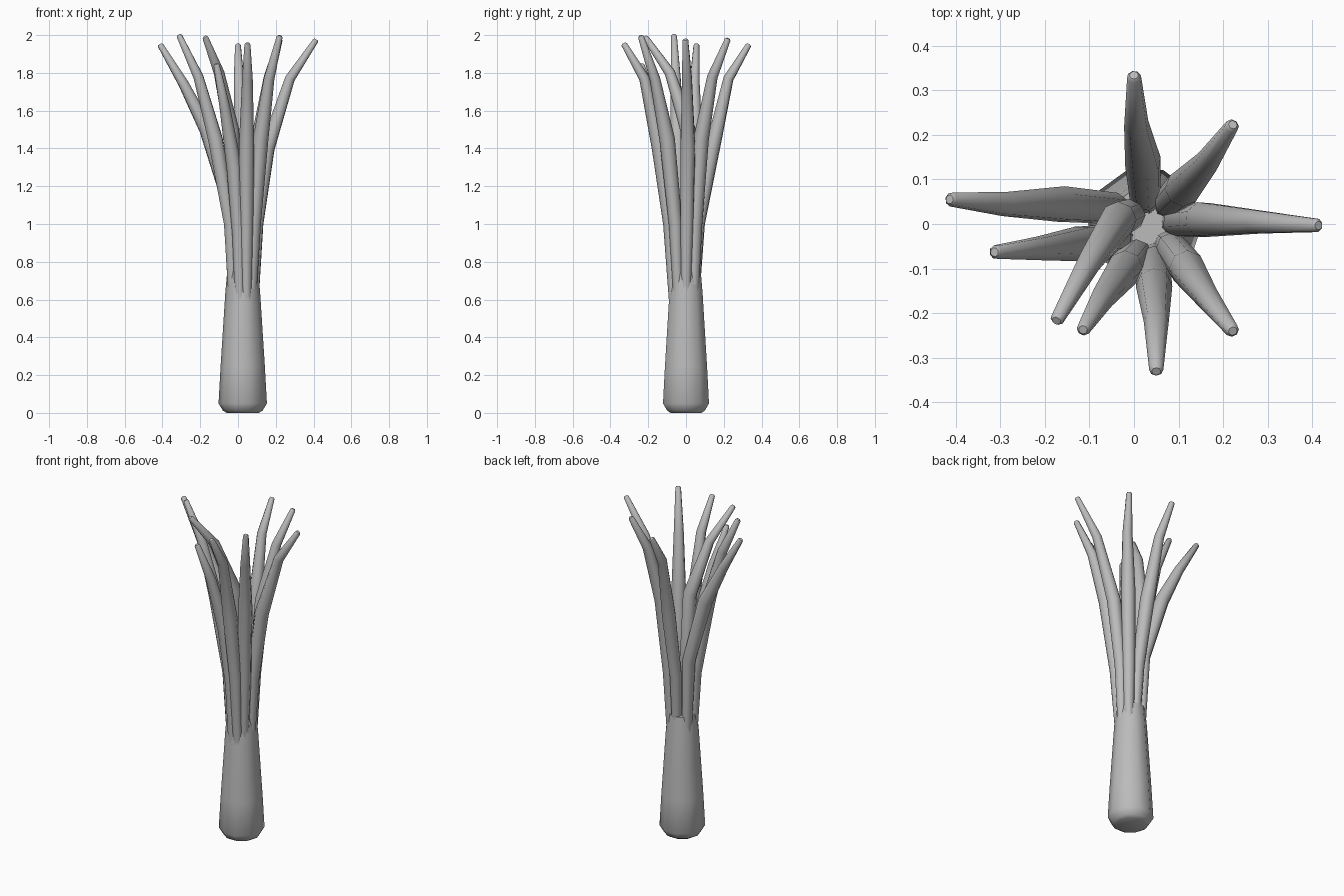
import bpy, bmesh, math
from mathutils import Vector

cube = bpy.data.objects.get("Cube")
if cube:
    bpy.data.objects.remove(cube, do_unlink=True)

grey = bpy.data.materials.new("plain grey")
grey.use_nodes = True
colour = (0.5, 0.5, 0.5, 1)
grey.diffuse_color = colour
grey.node_tree.nodes["Principled BSDF"].inputs["Base Color"].default_value = colour


def smooth(obj, degrees):
    bpy.ops.object.select_all(action='DESELECT')
    obj.select_set(True)
    bpy.context.view_layer.objects.active = obj
    bpy.ops.object.shade_smooth_by_angle(angle=math.radians(degrees))


def lathe(name, profile, centre, sides):
    """Closed solid made of stacked rings of (radius, height)."""
    bm = bmesh.new()
    rings = []
    for r, z in profile:
        rings.append([bm.verts.new((centre[0] + r * math.cos(math.tau * i / sides),
                                    centre[1] + r * math.sin(math.tau * i / sides), z))
                      for i in range(sides)])
    for low, high in zip(rings, rings[1:]):
        for i in range(sides):
            j = (i + 1) % sides
            bm.faces.new((low[i], low[j], high[j], high[i]))
    bm.faces.new(rings[0][::-1])
    bm.faces.new(rings[-1])
    mesh = bpy.data.meshes.new(name)
    bm.to_mesh(mesh)
    bm.free()
    obj = bpy.data.objects.new(name, mesh)
    bpy.context.collection.objects.link(obj)
    mesh.materials.append(grey)
    smooth(obj, 60)
    return obj


def leaf(name, points, radii):
    """Tapering round leaf swept along a bent path."""
    curve = bpy.data.curves.new(name, 'CURVE')
    curve.dimensions = '3D'
    curve.bevel_depth = 1
    curve.bevel_resolution = 2
    curve.use_fill_caps = True
    spline = curve.splines.new('POLY')
    spline.points.add(len(points) - 1)
    for p, co, r in zip(spline.points, points, radii):
        p.co = (*co, 1)
        p.radius = r
    obj = bpy.data.objects.new(name, curve)
    bpy.context.collection.objects.link(obj)
    curve.materials.append(grey)
    bpy.ops.object.select_all(action='DESELECT')
    obj.select_set(True)
    bpy.context.view_layer.objects.active = obj
    bpy.ops.object.convert(target='MESH')
    smooth(bpy.context.object, 60)


# White stalk with a chamfered root end
lathe("stalk", [(0.085, 0), (0.105, 0.012), (0.128, 0.05), (0.117, 0.25),
                (0.092, 0.64), (0.082, 0.75)], (0.025, 0), 10)

# Leaves: base, lower bend, middle bend, knee and tip
leaves = {
    "back_leaf": [(0.03, 0.045, 0.6), (0.025, 0.065, 1.0), (0.02, 0.14, 1.4),
                  (0.005, 0.225, 1.77), (0, 0.33, 1.945)],
    "back_left_leaf": [(0.07, 0.04, 0.6), (0.08, 0.05, 1.0), (0.11, 0.08, 1.45),
                       (0.165, 0.14, 1.78), (0.22, 0.22, 1.975)],
    "left_leaf": [(0.085, 0, 0.6), (0.1, 0.005, 1.0), (0.155, 0.01, 1.4),
                  (0.275, 0.005, 1.77), (0.41, -0.003, 1.97)],
    "front_left_leaf": [(0.07, -0.04, 0.6), (0.085, -0.055, 1.0), (0.12, -0.1, 1.45),
                        (0.165, -0.165, 1.77), (0.22, -0.238, 1.99)],
    "front_leaf": [(0.045, -0.065, 0.6), (0.045, -0.085, 1.0), (0.045, -0.14, 1.4),
                   (0.05, -0.22, 1.77), (0.05, -0.327, 1.95)],
    "short_front_leaf": [(0.01, -0.065, 0.6), (0.005, -0.07, 0.95), (-0.02, -0.1, 1.3),
                         (-0.07, -0.165, 1.62), (-0.113, -0.235, 1.84)],
    "bent_leaf": [(-0.01, 0.015, 0.6), (-0.01, 0.02, 1.0), (-0.035, 0.01, 1.5),
                  (-0.1, -0.085, 1.8), (-0.172, -0.213, 1.985)],
    "front_right_leaf": [(-0.025, -0.03, 0.6), (-0.04, -0.035, 1.0), (-0.12, -0.045, 1.45),
                         (-0.21, -0.055, 1.78), (-0.31, -0.063, 1.995)],
    "right_leaf": [(-0.025, 0.03, 0.6), (-0.045, 0.035, 1.1), (-0.165, 0.045, 1.5),
                   (-0.29, 0.045, 1.745), (-0.41, 0.055, 1.945)],
}
radii = [0.026, 0.036, 0.041, 0.028, 0.016, 0.01]
for name, path in leaves.items():
    pts = [Vector(p) for p in path]
    # Short rounded end beyond the tip
    end = pts[-1] + (pts[-1] - pts[-2]).normalized() * 0.008
    leaf(name, pts + [end], radii)
